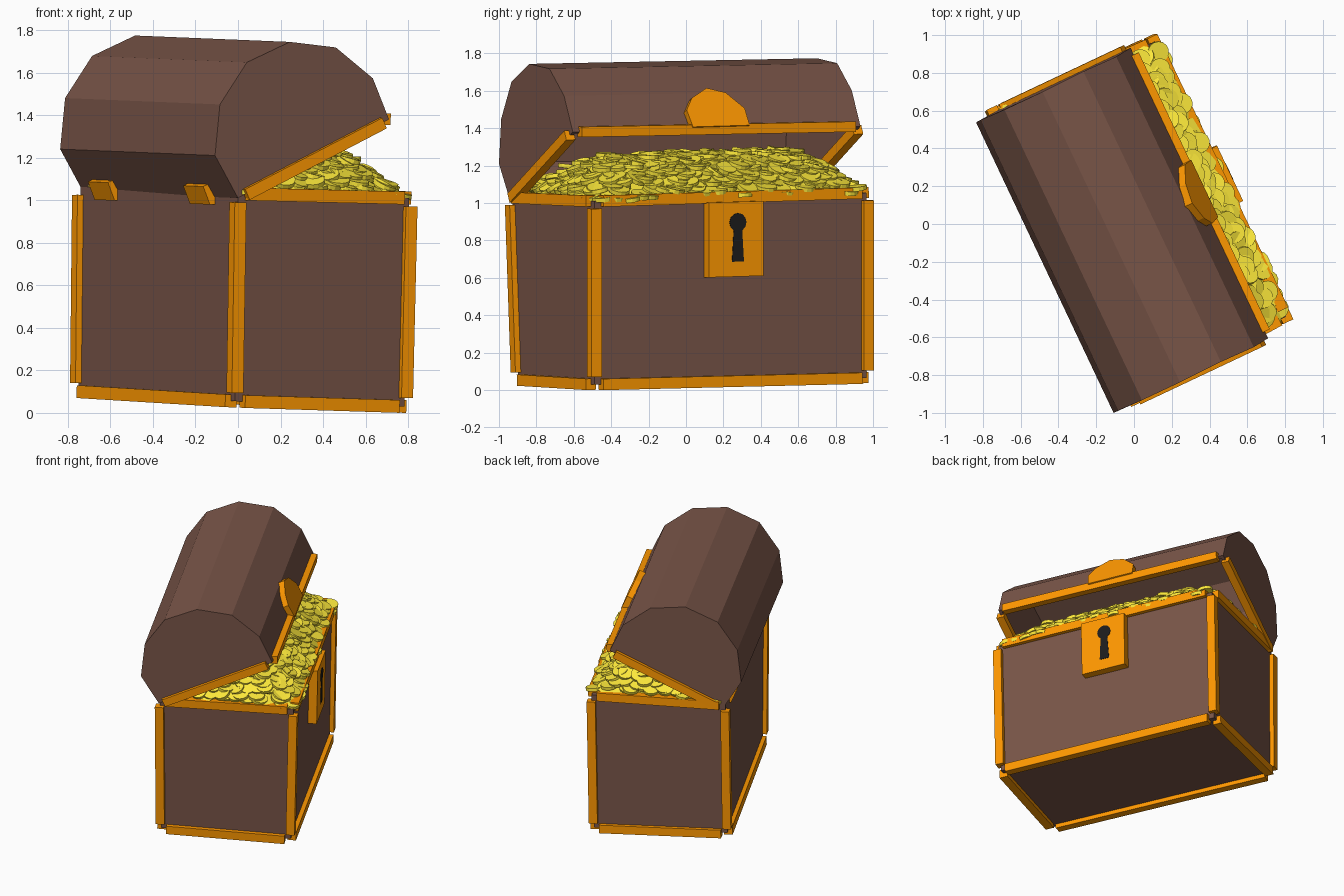
import bpy, bmesh, random
from math import radians, sin, cos, pi
from mathutils import Vector as V, Matrix, Quaternion

if "Cube" in bpy.data.objects:
    bpy.data.objects.remove(bpy.data.objects["Cube"])
random.seed(4)

def mat(name, c):
    m = bpy.data.materials.new(name)
    m.diffuse_color = (*c, 1)
    m.use_nodes = True
    m.node_tree.nodes["Principled BSDF"].inputs["Base Color"].default_value = m.diffuse_color
    return m

WOOD = mat("wood", (.191, .091, .065))
TRIM = mat("trim", (1, .314, 0))
GOLD = mat("gold", (1, .83, .044))
DARK = mat("dark", (.012, .012, .012))

def obj(name, bm, m, shell=0):
    bmesh.ops.recalc_face_normals(bm, faces=bm.faces)
    me = bpy.data.meshes.new(name)
    bm.to_mesh(me)
    bm.free()
    me.materials.append(m)
    o = bpy.data.objects.new(name, me)
    bpy.context.collection.objects.link(o)
    if shell:
        s = o.modifiers.new("thickness", 'SOLIDIFY')
        s.thickness, s.offset = shell, -1
    return o

def prism(name, pts, vec, m, shell=0, open_edge=False):
    """Extrude a 3D outline along vec; open_edge leaves the closing side open."""
    bm = bmesh.new()
    a = [bm.verts.new(p) for p in pts]
    b = [bm.verts.new(p + vec) for p in pts]
    n = len(pts)
    bm.faces.new(a)
    bm.faces.new(b[::-1])
    for i in range(n - 1 if open_edge else n):
        j = (i + 1) % n
        bm.faces.new((a[i], b[i], b[j], a[j]))
    return obj(name, bm, m, shell)

def beam(name, p, q, inset=.04, w=.06):
    """Square trim bar from p to q, shortened at both ends."""
    d = (q - p).normalized()
    p, q = p + d * inset, q - d * inset
    ref = F if abs(d.dot(F)) < .7 else L
    s = d.cross(ref).normalized() * w / 2
    t = d.cross(s).normalized() * w / 2
    prism(name, [p + s + t, p + s - t, p - s - t, p - s + t], q - p, TRIM)

# chest axes: L along the length, F towards the lock
L = V((-.428, .904, .027)).normalized()
F = V((.904, .428, -.035)).normalized()
U = F.cross(L)
bot = {"bs": V((-.015, -.896, .055)), "fs": V((.782, -.49, .03)),
       "fn": V((.09, .966, .065)), "bn": V((-.75, .58, .10))}
top = {"bs": V((0, -.93, 1.03)), "fs": V((.805, -.49, 1.01)),
       "fn": V((.11, .966, 1.055)), "bn": V((-.74, .59, 1.065))}

# open-topped box
bm = bmesh.new()
vb = {k: bm.verts.new(p) for k, p in bot.items()}
vt = {k: bm.verts.new(p) for k, p in top.items()}
ring = list(bot)
bm.faces.new([vb[k] for k in ring])
for k, j in zip(ring, ring[1:] + ring[:1]):
    bm.faces.new((vb[k], vb[j], vt[j], vt[k]))
obj("chest_box", bm, WOOD, .04)

# corner posts and edge trims
for k, j in zip(ring, ring[1:] + ring[:1]):
    beam("corner_post_" + k, bot[k], top[k])
    beam("bottom_trim_" + k, bot[k], bot[j])
    if k != "bn":
        beam("top_trim_" + k, top[k], top[j])

# faceted, hollow lid tipped open
prof = [V(p) for p in ((0, -.94, 1.01), (-.108, -1, 1.21), (-.085, -.988, 1.45),
        (.042, -.933, 1.648), (.244, -.838, 1.744), (.46, -.73, 1.718),
        (.634, -.652, 1.573), (.71, -.605, 1.38))]
run = V((-.728, 1.538, .03))
prism("lid", prof, run, WOOD, .03, True)
a, b = prof[0], prof[-1]
beam("lid_front_trim", b, b + run, w=.055)
beam("lid_side_trim_south", a, b, w=.055)
beam("lid_side_trim_north", a + run, b + run, w=.055)

# clasp on the lid front
up = (prof[6] - prof[7]).normalized()
out = up.cross(run).normalized()
out = out if out.x > 0 else -out
c = b + run * .505 + out * .03
half = [(-.165, 0), (-.178, .1), (-.13, .17), (-.03, .225), (.075, .195), (.165, .1), (.17, 0)]
prism("clasp", [c + L * x + up * y - out * .05 for x, y in half], out * .06, TRIM)

# lock plate and keyhole
W = (top["fn"] - bot["fn"] + top["fs"] - bot["fs"]).normalized()
e = (top["fs"].lerp(top["fn"], .503))
c = e - W * .225
N = L.cross(W).normalized()
plate = [(-.162, -.2), (.162, -.2), (.162, .2), (-.162, .2)]
prism("lock_plate", [c + L * x + W * y - N * .02 for x, y in plate], N * .08, TRIM)
k = c + L * .01 + N * .055
key = [(.05 * cos(t), .09 + .05 * sin(t)) for t in [radians(-60 + 30 * i) for i in range(11)]]
key += [(-.035, -.12), (.035, -.12)]
prism("keyhole", [k + L * x + W * y for x, y in key], N * .008, DARK)

# bent hinges at the back
Fh = V((.904, .428, 0))
hp = [(-.06, .05), (-.025, -.035), (.03, -.035), (.03, 0), (0, .01), (-.025, .065)]
for i, s in enumerate((.15, .765)):
    o = a + run * s
    prism(f"hinge_{i + 1}", [o + Fh * f + V((0, 0, z)) for f, z in hp], run * .13, TRIM)

# coin heap: height field over the box mouth
def heap(s, f):
    p = top["bs"].lerp(top["bn"], s).lerp(top["fs"].lerp(top["fn"], s), f)
    ease = lambda t: 1 - (1 - max(0, min(t, 1))) ** 2
    h = .205 * ease((1 - f) / .4) * ease(min(s, 1 - s) / .2)
    return p + V((0, 0, min(h, max(0, .40 * f - .01))))

bm = bmesh.new()
n = 16
g = [[bm.verts.new(heap(.02 + .96 * i / n, .03 + .95 * j / n) - V((0, 0, .015)))
      for j in range(n + 1)] for i in range(n + 1)]
for i in range(n):
    for j in range(n):
        bm.faces.new((g[i][j], g[i + 1][j], g[i + 1][j + 1], g[i][j + 1]))
obj("coin_bed", bm, GOLD)

bm = bmesh.new()
for i in range(34):
    for j in range(18):
        s = .012 + .976 * (i + random.uniform(.1, .9)) / 34
        f = .04 + .96 * (j + random.uniform(.1, .9)) / 18
        p = heap(s, f)
        nrm = (heap(s, f + .03) - p).cross(heap(s + .03, f) - p).normalized()
        nrm = (nrm + V((0, 0, .8)) + V((random.gauss(0, .22), random.gauss(0, .22), 0))).normalized()
        m = Matrix.Translation(p + V((0, 0, random.uniform(0, .03)))) @ \
            V((0, 0, 1)).rotation_difference(nrm).to_matrix().to_4x4()
        bmesh.ops.create_cone(bm, cap_ends=True, segments=14, radius1=.056, radius2=.056,
                              depth=.022, matrix=m)
obj("coins", bm, GOLD)
